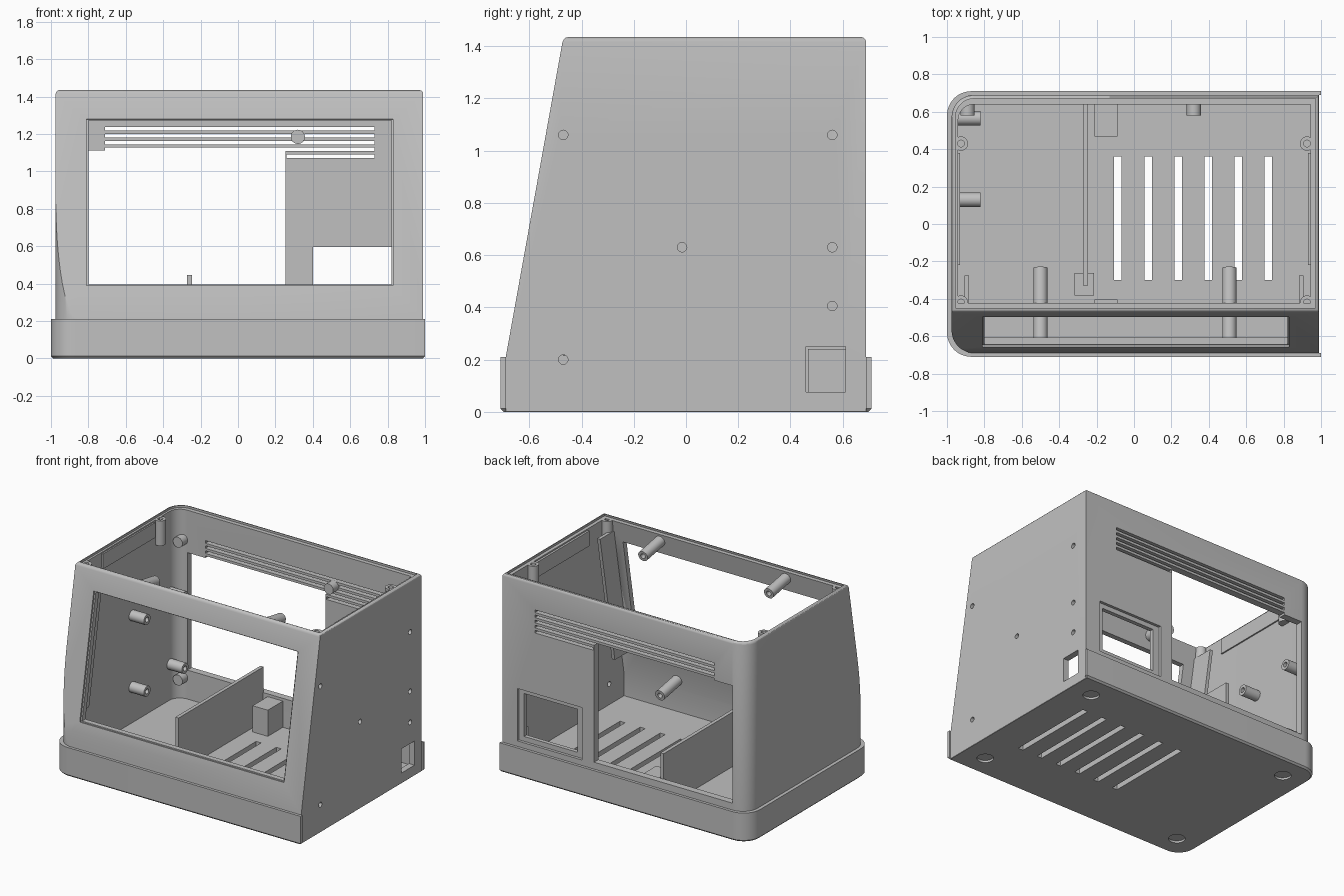
import bpy, bmesh, math
from mathutils import Matrix, Vector

if "Cube" in bpy.data.objects:
    bpy.data.objects.remove(bpy.data.objects["Cube"], do_unlink=True)

grey = bpy.data.materials.new("plain grey")
grey.use_nodes = True
tone = (0.53, 0.53, 0.53, 1)
grey.diffuse_color = tone
grey.node_tree.nodes["Principled BSDF"].inputs["Base Color"].default_value = tone

TOP, FLOOR, WALL = 1.435, 0.05, 0.05
SLOPE = 0.18                      # front lean, y per z
FRONT_Y = -0.69 - SLOPE * 0.21    # front plane at z = 0


def finish(bm, name):
    bmesh.ops.recalc_face_normals(bm, faces=bm.faces)
    mesh = bpy.data.meshes.new(name)
    bm.to_mesh(mesh)
    bm.free()
    ob = bpy.data.objects.new(name, mesh)
    bpy.context.collection.objects.link(ob)
    mesh.materials.append(grey)
    return ob


def add_box(bm, x, y, z):
    """Box from three (low, high) ranges."""
    size = [b - a for a, b in (x, y, z)]
    mid = [(a + b) / 2 for a, b in (x, y, z)]
    bmesh.ops.create_cube(bm, size=1, matrix=Matrix.Translation(mid) @ Matrix.Diagonal((*size, 1)))


def box(name, x, y, z):
    bm = bmesh.new()
    add_box(bm, x, y, z)
    return finish(bm, name)


def add_rod(bm, start, direction, length, radius):
    d = Vector(direction).normalized()
    rot = d.to_track_quat('Z', 'Y').to_matrix().to_4x4()
    m = Matrix.Translation(Vector(start) + d * length / 2) @ rot
    bmesh.ops.create_cone(bm, cap_ends=True, segments=24, radius1=radius, radius2=radius,
                          depth=length, matrix=m)
    return d


def boss(name, start, direction, length, radius=0.038, hole=0.018):
    """Screw post, with a blind hole in its free end when hole > 0."""
    bm = bmesh.new()
    d = add_rod(bm, start, direction, length, radius)
    if hole:
        bm.normal_update()
        end = max(bm.faces, key=lambda f: f.calc_center_median().dot(d) + (len(f.verts) > 4))
        bmesh.ops.inset_individual(bm, faces=[end], thickness=radius - hole)
        pit = bmesh.ops.extrude_discrete_faces(bm, faces=[end])["faces"][0]
        bmesh.ops.translate(bm, verts=pit.verts, vec=-d * length * 0.7)
    return finish(bm, name)


def outline(x0, x1, y, r):
    """Plan outline with both corners on the -x side rounded."""
    pts = [(x1, -y), (x1, y)]
    for cy, start in ((y - r, 90), (r - y, 180)):
        for i in range(13):
            a = math.radians(start + i * 7.5)
            pts.append((x0 + r + r * math.cos(a), cy + r * math.sin(a)))
    return pts


def prism(pts, z0, z1, lean=None):
    bm = bmesh.new()
    face = bm.faces.new([bm.verts.new((x, y, z0)) for x, y in pts])
    new = bmesh.ops.extrude_face_region(bm, geom=[face])["geom"]
    bmesh.ops.translate(bm, verts=[v for v in new if isinstance(v, bmesh.types.BMVert)],
                        vec=(0, 0, z1 - z0))
    if lean is not None:          # slice off the front along the leaning plane
        geom = bm.verts[:] + bm.edges[:] + bm.faces[:]
        cut = bmesh.ops.bisect_plane(bm, geom=geom, plane_co=(0, lean, 0),
                                     plane_no=(0, -1, SLOPE), clear_outer=True)
        edges = [e for e in cut["geom_cut"] if isinstance(e, bmesh.types.BMEdge)]
        bmesh.ops.contextual_create(bm, geom=edges)
    bmesh.ops.recalc_face_normals(bm, faces=bm.faces)
    return bm


def bevel_level(bm, z, width, steps):
    rim = [e for e in bm.edges if all(abs(v.co.z - z) < 1e-4 for v in e.verts)]
    bmesh.ops.bevel(bm, geom=rim, offset=width, segments=steps, profile=0.5, affect='EDGES')


def boolean(ob, other, operation):
    mod = ob.modifiers.new("cut", 'BOOLEAN')
    mod.operation, mod.solver, mod.object = operation, 'EXACT', other
    bpy.context.view_layer.objects.active = ob
    bpy.ops.object.modifier_apply(modifier=mod.name)
    bpy.data.objects.remove(other, do_unlink=True)


# Outer body with rounded rim, joined to the wider base skirt
bm = prism(outline(-0.975, 0.99, 0.69, 0.12), 0.002, TOP, FRONT_Y)
bevel_level(bm, TOP, 0.02, 3)
shell = finish(bm, "case_shell")
bm = prism(outline(-1, 1, 0.71, 0.13), 0, 0.21)
bevel_level(bm, 0, 0.012, 1)
skirt = finish(bm, "base_skirt")
boolean(skirt, box("side_trim", (0.99, 1.1), (-0.69, 0.69), (-0.1, 0.5)), 'DIFFERENCE')
boolean(shell, skirt, 'UNION')

# Hollow inside, and a shallow lid step around the rim
boolean(shell, finish(prism(outline(-0.94, 0.945, 0.64, 0.085), FLOOR, 1.6, FRONT_Y + WALL),
                      "hollow"), 'DIFFERENCE')
boolean(shell, finish(prism(outline(-0.955, 0.97, 0.67, 0.1), TOP - 0.015, 1.6, FRONT_Y + 0.02),
                      "lid_step"), 'DIFFERENCE')

# Front screen opening with its shallow leaning recess
boolean(shell, box("screen_hole", (-0.8, 0.82), (-1, -0.35), (0.395, 1.272)), 'DIFFERENCE')
bm = bmesh.new()
add_box(bm, (-0.81, 0.83), (-0.1, 0.012), (-0.452, 0.452))
lean = Matrix.Rotation(-math.atan(SLOPE), 4, 'X')
bm.transform(Matrix.Translation((0, FRONT_Y + SLOPE * 0.835, 0.835)) @ lean)
boolean(shell, finish(bm, "screen_recess"), 'DIFFERENCE')

# Rear opening, connector window with recess, vents
rear = (0.5, 0.9)
boolean(shell, box("rear_opening", (-0.855, 0.255), rear, (0.26, 1.112)), 'DIFFERENCE')
boolean(shell, box("socket_recess", (0.35, 0.87), (0.67, 0.9), (0.25, 0.63)), 'DIFFERENCE')
boolean(shell, box("socket_window", (0.4, 0.83), rear, (0.285, 0.597)), 'DIFFERENCE')
bm = bmesh.new()
for i in range(5):
    z = 1.238 - 0.037 * i
    add_box(bm, (0.26 if i == 4 else -0.71, 0.73), rear, (z - 0.019, z))
boolean(shell, finish(bm, "rear_vents"), 'DIFFERENCE')

# Floor vents and foot recesses
bm = bmesh.new()
for i in range(6):
    x = -0.086 + 0.161 * i
    add_box(bm, (x - 0.02, x + 0.02), (-0.3, 0.36), (-0.1, 0.2))
for sx in (-1, 1):
    for sy in (-1, 1):
        add_rod(bm, (sx * 0.82, sy * 0.54, -0.1), (0, 0, 1), 0.115, 0.055)
boolean(shell, finish(bm, "floor_cuts"), 'DIFFERENCE')

# Side panel port and screw holes
boolean(shell, box("side_port", (0.9, 1.1), (0.46, 0.61), (0.075, 0.25)), 'DIFFERENCE')
bm = bmesh.new()
for y, z in ((-0.47, 1.06), (0.56, 1.06), (0.56, 0.63), (0.56, 0.405), (-0.015, 0.63), (-0.47, 0.2)):
    add_rod(bm, (0.9, y, z), (1, 0, 0), 0.2, 0.018)
boolean(shell, finish(bm, "side_holes"), 'DIFFERENCE')

# Lid screw posts, screen side ribs and rim rails
for side, sx in (("right", -1), ("left", 1)):
    for end, y in (("front", -0.42), ("back", 0.43)):
        boss(f"lid_post_{end}_{side}", (sx * 0.925, y, 1.24), (0, 0, 1), 0.18)
    bm = bmesh.new()
    y0 = FRONT_Y + WALL - 0.01
    x = 0.895 * sx - 0.012
    quad = [(y0 + SLOPE * z + d, z) for z, d in ((0.4, 0), (0.4, 0.17), (1.34, 0.17), (1.34, 0))]
    face = bm.faces.new([bm.verts.new((x, y, z)) for y, z in quad])
    new = bmesh.ops.extrude_face_region(bm, geom=[face])["geom"]
    bmesh.ops.translate(bm, verts=[v for v in new if isinstance(v, bmesh.types.BMVert)],
                        vec=(0.024, 0, 0))
    finish(bm, f"screen_rib_{side}")
    inner, outer = sorted((sx * 0.93, sx * 0.95))
    box(f"rim_rail_{side}", (inner, outer), (-0.22, 0.38), (1.3, 1.41))

# Front screw bosses, square to the leaning wall
inward = (0, 1, -SLOPE)
for side, x in (("right", -0.5), ("left", 0.51)):
    for level, z in (("upper", 1.37), ("lower", 0.285)):
        y = FRONT_Y + SLOPE * z + WALL - 0.01
        boss(f"screen_boss_{level}_{side}", (x, y, z), inward, 0.21)

# Right wall bosses
for end, y in (("middle", 0.13), ("back", 0.565)):
    for level, z in (("upper", 0.83), ("lower", 0.31)):
        boss(f"side_boss_{level}_{end}", (-0.95, y, z), (1, 0, 0), 0.13)

# Plain pegs on the rear wall
for name, x, z in (("left", 0.32, 1.185), ("right", -0.89, 1.2), ("low_right", -0.89, 0.2)):
    boss(f"rear_peg_{name}", (x, 0.65, z), (0, -1, 0), 0.07, hole=0)

# Partition with its foot, and floor blocks
low = FLOOR - 0.01
box("partition", (-0.272, -0.246), (-0.33, 0.645), (low, 0.445))
box("partition_foot", (-0.317, -0.213), (-0.383, -0.262), (low, 0.16))
box("rear_block", (-0.21, -0.088), (0.467, 0.645), (low, 0.24))
box("front_stop", (-0.21, -0.088), (-0.425, -0.403), (low, 0.16))

# Smooth the rounded surfaces, keep hard edges
bpy.ops.object.select_all(action='DESELECT')
for ob in bpy.context.scene.objects:
    if ob.type == 'MESH':
        ob.select_set(True)
bpy.context.view_layer.objects.active = shell
bpy.ops.object.shade_smooth_by_angle(angle=math.radians(30))
